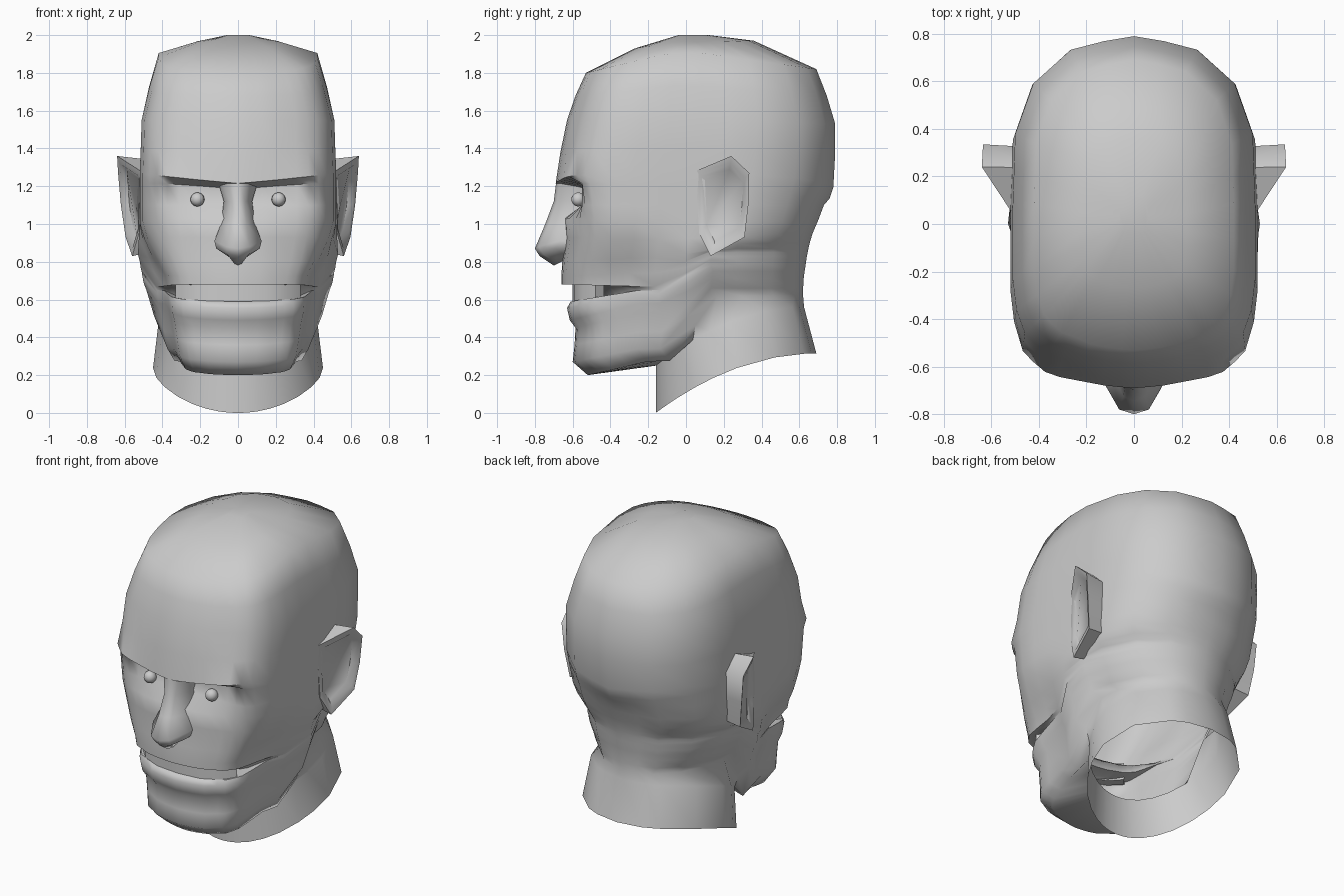
import bpy, bmesh, math
from mathutils import Vector

cube = bpy.data.objects.get("Cube")
if cube:
    bpy.data.objects.remove(cube, do_unlink=True)

grey = bpy.data.materials.new("plain grey")
grey.use_nodes = True
colour = (0.6, 0.6, 0.6, 1)
grey.diffuse_color = colour
grey.node_tree.nodes["Principled BSDF"].inputs["Base Color"].default_value = colour


def finish(obj, angle=40):
    """Give an object its material and smooth shading."""
    obj.data.materials.clear()
    obj.data.materials.append(grey)
    bpy.ops.object.select_all(action="DESELECT")
    obj.select_set(True)
    bpy.context.view_layer.objects.active = obj
    bpy.ops.object.shade_smooth_by_angle(angle=math.radians(angle))
    return obj


def loft(name, rows, closed=True, cap_start=False, cap_end=False, angle=40):
    """Skin a surface over rows of points."""
    bm = bmesh.new()
    grid = [[bm.verts.new(p) for p in row] for row in rows]
    count = len(rows[0])
    for a, b in zip(grid, grid[1:]):
        for i in range(count if closed else count - 1):
            j = (i + 1) % count
            bm.faces.new((a[i], a[j], b[j], b[i]))
    if cap_start:
        bm.faces.new(grid[0])
    if cap_end:
        bm.faces.new(grid[-1])
    bmesh.ops.remove_doubles(bm, verts=bm.verts, dist=0.0005)
    bmesh.ops.recalc_face_normals(bm, faces=bm.faces)
    mesh = bpy.data.meshes.new(name)
    bm.to_mesh(mesh)
    bm.free()
    obj = bpy.data.objects.new(name, mesh)
    bpy.context.collection.objects.link(obj)
    return finish(obj, angle)


def mirrored(half):
    """Close a half ring that starts and ends on the centre line."""
    return half + [(-x, y, z) for x, y, z in reversed(half[1:-1])]


# Head outline from front to back: share of half width, share of depth
outline = [(0, 0), (.12, .003), (.25, .008), (.43, .02), (.6, .045), (.72, .06),
           (.82, .09), (.9, .12), (.97, .19), (1, .28), (1, .38), (1, .5),
           (.99, .6), (.98, .71), (.83, .86), (.52, .96), (.25, .985), (0, 1)]

# Rings: front, side and back height, half width, front and back depth
skull_rings = [
    (2, 2, 2, .06, -.04, .12),
    (1.93, 1.965, 1.97, .22, -.27, .36),
    (1.8, 1.905, 1.82, .42, -.53, .69),
    (1.68, 1.73, 1.68, .47, -.585, .745),
    (1.55, 1.55, 1.53, .51, -.63, .79),
    (1.38, 1.4, 1.38, .515, -.665, .79),
    (1.25, 1.28, 1.23, .52, -.69, .78),
    (1.22, 1.2, 1.17, .52, -.68, .76),
    (1.1, 1.1, 1.1, .52, -.66, .73),
    (1.03, 1, 1.02, .52, -.645, .7),
    (.93, .92, .95, .525, -.64, .67),
    (.8, .82, .9, .53, -.655, .655),
    (.72, .74, .87, .52, -.66, .648),
    (.68, .67, .85, .515, -.66, .644),
]
jaw_rings = [
    (.59, .65, .83, .51, -.61, .64),
    (.555, .63, .81, .507, -.63, .637),
    (.49, .58, .78, .5, -.615, .633),
    (.45, .53, .75, .485, -.585, .628),
    (.36, .43, .71, .465, -.59, .623),
    (.27, .34, .66, .445, -.6, .62),
    (.2, .275, .62, .4, -.52, .62),
]


def head_ring(ring, inset=0):
    front_z, side_z, back_z, width, front, back = ring
    taper = min(1, max(0, (1 - front_z) / .3))
    half = []
    for u, v in outline:
        toward_front = max(0, 1 - v / (.36 - .07 * taper))
        # The jaw climbs steeply behind the cheek
        toward_back = min(1, max(0, (v - .5 + .12 * taper) / (.5 - .28 * taper)))
        z = side_z + (front_z - side_z) * toward_front + (back_z - side_z) * toward_back
        # Muzzle and jaw narrow toward the front, and a little toward the neck
        x = u * width * (1 - .25 * taper * max(0, 1 - ((v - .2) / .3) ** 2))
        x *= 1 - .4 * taper * max(0, v - .5)
        y = front + v * (back - front)
        # Brow edge dips toward the nose, with flat eye sockets under it
        if 1.15 < front_z < 1.3:
            z -= .035 * max(0, 1 - u / .8)
        if 1.05 < front_z < 1.23:
            y = max(y, -.55)
        elif 1.23 < front_z < 1.3 and .5 < u < .95 and v < .3:
            y -= .02
        half.append((x * (1 - inset * toward_front), y + inset * toward_front, z))
    return mirrored(half)


def neck_ring(wide, deep, low, rise):
    half = []
    for u, v in outline:
        s = v * v
        half.append((wide * 2 * math.sqrt(s * (1 - s)), -.16 + deep * s,
                     low + rise * (1 - (1 - s) ** 2)))
    return mirrored(half)


# Head in one skin, folding inward at the mouth and open under the neck
rows = [head_ring(r) for r in skull_rings]
rows += [head_ring(skull_rings[-1], .18), head_ring(jaw_rings[0], .18)]
rows += [head_ring(r) for r in jaw_rings]
rows += [neck_ring(.42, .785, .25, .31), neck_ring(.45, .85, 0, .315)]
loft("head", rows, cap_start=True, angle=62)

# Nose: height, half width, ridge depth, root depth
nose_rows = []
for z, w, ridge, root in [(1.24, .11, -.685, -.5), (1.12, .075, -.7, -.5),
                          (1, .09, -.745, -.56), (.88, .125, -.8, -.6),
                          (.84, .115, -.775, -.62), (.79, .04, -.7, -.62)]:
    drop = .03 if z < .9 else 0
    nose_rows.append([(-w, root, z + drop), (-w, root - .07, z + drop),
                      (-w * .5, ridge + .02, z), (0, ridge, z - drop / 3),
                      (w * .5, ridge + .02, z), (w, root - .07, z + drop),
                      (w, root, z + drop)])
loft("nose", nose_rows, closed=False, cap_end=True, angle=60)

# Upper teeth: a curved bar behind the lips
arc = [(0, -.6), (.15, -.59), (.26, -.55), (.33, -.48)]
arc = [(-x, y) for x, y in reversed(arc[1:])] + arc
teeth_rows = [[(x, y, .59), (x, y, .7), (x * .88, y + .045, .7), (x * .88, y + .045, .59)]
              for x, y in arc]
loft("upper_teeth", teeth_rows, cap_start=True, cap_end=True, angle=30)

# Ears: flared rim with a shallow bowl sloping into the head
rim = [Vector(p) for p in [(.515, .05, 1.28), (.64, .24, 1.36), (.635, .335, 1.27),
                           (.62, .33, 1.1), (.595, .31, .93), (.56, .13, .83),
                           (.525, .07, .95)]]
middle = sum(rim, Vector()) / len(rim)


def ear_loop(side, scale, sink=0, flat=None):
    loop = []
    for p in rim:
        q = middle + (p - middle) * scale
        loop.append((side * (flat or max(q.x - sink, .515)), q.y, q.z))
    return loop


for side, label in ((1, "left"), (-1, "right")):
    loft(label + "_ear", [ear_loop(side, .92, flat=.46), ear_loop(side, 1),
                          ear_loop(side, .84, .005), ear_loop(side, .72, .035)],
         cap_end=True, angle=50)
    # Eyes: small beads set in the sockets
    bpy.ops.mesh.primitive_uv_sphere_add(segments=16, ring_count=10, radius=.037,
                                         location=(side * .215, -.57, 1.13))
    eye = bpy.context.object
    eye.name = label + "_eye"
    finish(eye)
